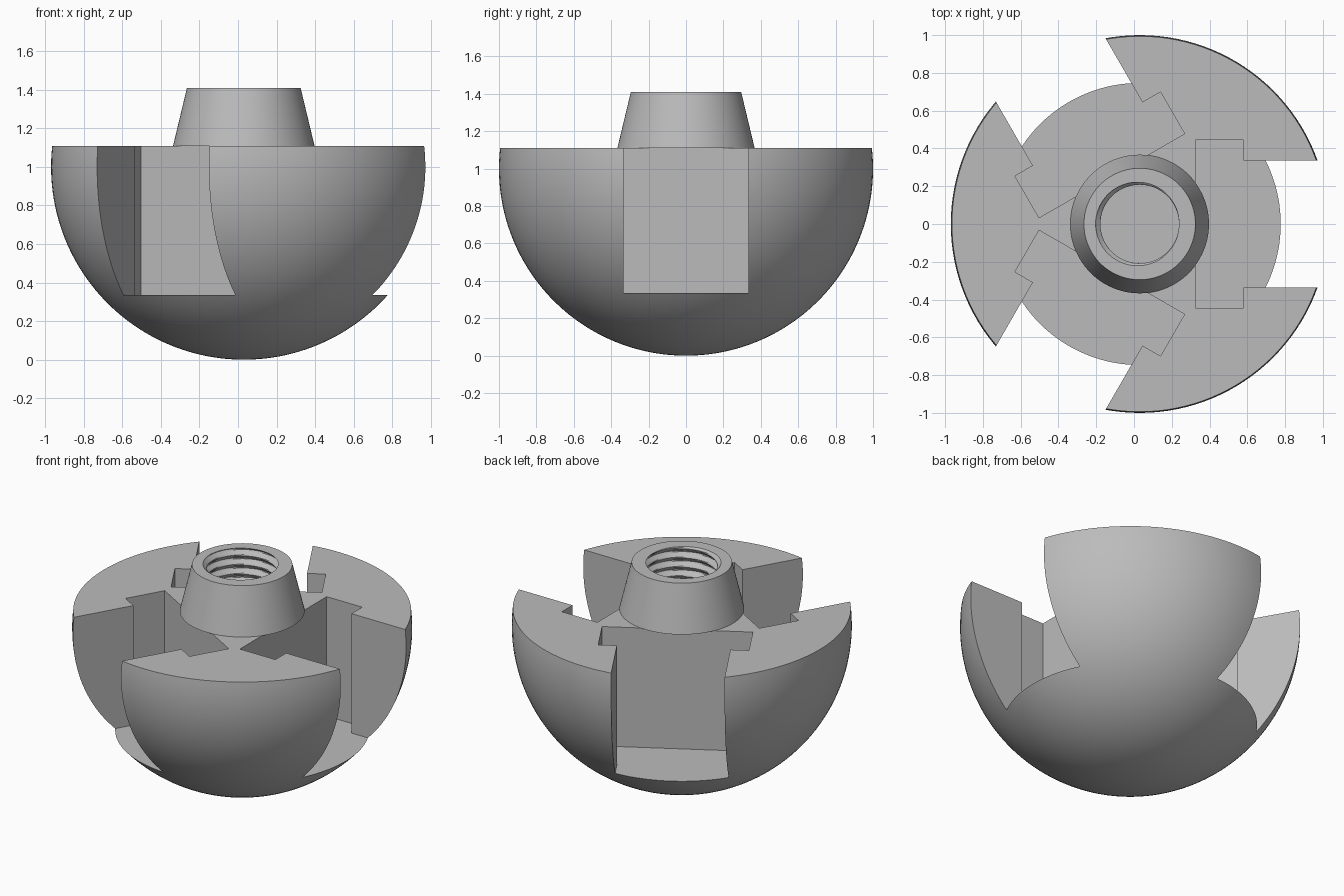
import bpy, bmesh, math
from mathutils import Matrix

if "Cube" in bpy.data.objects:
    bpy.data.objects.remove(bpy.data.objects["Cube"])

CX = 0.03          # axis of the turned parts
TOP = 1.11         # flat top of the bowl
FLOOR = 0.335      # floor of the slots

grey = bpy.data.materials.new("grey_metal")
grey.diffuse_color = (0.5, 0.5, 0.5, 1)
grey.use_nodes = True
grey.node_tree.nodes["Principled BSDF"].inputs["Base Color"].default_value = grey.diffuse_color


def make(name, bm):
    bmesh.ops.recalc_face_normals(bm, faces=bm.faces[:])
    me = bpy.data.meshes.new(name)
    bm.to_mesh(me)
    bm.free()
    me.materials.append(grey)
    ob = bpy.data.objects.new(name, me)
    bpy.context.collection.objects.link(ob)
    return ob


def lathe(name, radius, zs, n):
    """Closed turned solid; radius(angle, z) gives the surface."""
    bm = bmesh.new()
    rings = []
    for z in zs:
        ring = []
        for i in range(n):
            a = math.tau * i / n
            r = radius(a, z)
            ring.append(bm.verts.new((CX + r * math.cos(a), r * math.sin(a), z)))
        rings.append(ring)
    for lo, hi in zip(rings, rings[1:]):
        for i in range(n):
            j = (i + 1) % n
            bm.faces.new((lo[i], lo[j], hi[j], hi[i]))
    bm.faces.new(rings[0][::-1])
    bm.faces.new(rings[-1])
    return make(name, bm)


def t_slot(k):
    """T-shaped slot prism, turned by thirds around the axis."""
    half = [(0.295, 0.445), (0.55, 0.445), (0.55, 0.335), (1.3, 0.335)]
    outline = half + [(x, -y) for x, y in reversed(half)]
    bm = bmesh.new()
    face = bm.faces.new([bm.verts.new((x, y, FLOOR)) for x, y in outline])
    up = bmesh.ops.extrude_face_region(bm, geom=[face])["geom"]
    bmesh.ops.translate(bm, vec=(0, 0, 1),
                        verts=[v for v in up if isinstance(v, bmesh.types.BMVert)])
    bm.transform(Matrix.Translation((CX, 0, 0)) @ Matrix.Rotation(math.tau * k / 3, 4, 'Z'))
    return make("slot_cutter", bm)


def cut(ob, cutters):
    bpy.context.view_layer.objects.active = ob
    for c in cutters:
        m = ob.modifiers.new("cut", 'BOOLEAN')
        m.operation, m.solver, m.object = 'DIFFERENCE', 'EXACT', c
        bpy.ops.object.modifier_apply(modifier=m.name)


def thread(a, z):
    """Helical V thread."""
    t = (z / 0.06 - a / math.tau) % 1
    return 0.208 + 0.026 * min(1, max(0, 2.6 * abs(t - 0.5) - 0.15))


# Hemispherical bowl, its rows evenly spaced along the arc
end = math.pi / 2 + math.asin(TOP - 1)
arc = [0.01 + (end - 0.01) * i / 48 for i in range(49)]
body = lathe("bowl_body", lambda a, z: math.sqrt(max(0, 1 - (z - 1) ** 2)),
             [1 - math.cos(t) for t in arc], 128)

# Tapered collar on the flat top
collar = lathe("tapered_collar", lambda a, z: 0.367 - 0.072 * (z - TOP) / 0.3,
               [TOP, TOP + 0.3], 96)

# Three slots and the threaded bore
bore = lathe("bore_cutter", thread, [0.603 + 0.0075 * i for i in range(114)], 64)
slots = [t_slot(k) for k in range(3)]
cut(body, slots + [bore])
cut(collar, [bore])
for c in slots + [bore]:
    bpy.data.objects.remove(c, do_unlink=True)

# Smooth turned surfaces with crisp edges
for ob in (body, collar):
    bpy.ops.object.select_all(action='DESELECT')
    ob.select_set(True)
    bpy.context.view_layer.objects.active = ob
    bpy.ops.object.shade_smooth_by_angle(angle=math.radians(25))
